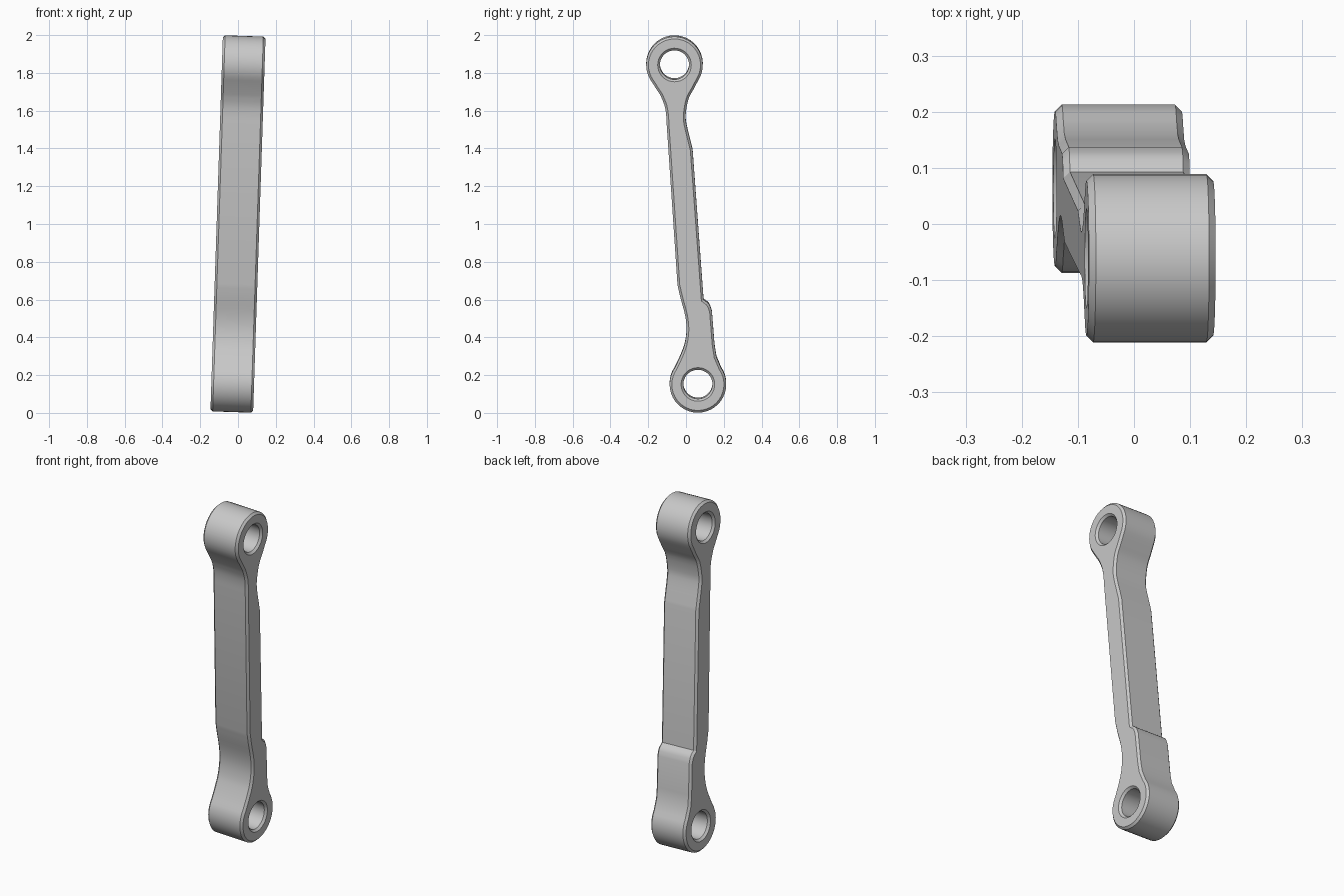
import bpy
from math import sin, cos, radians
from mathutils import Vector, Euler

if "Cube" in bpy.data.objects:
    bpy.data.objects.remove(bpy.data.objects["Cube"], do_unlink=True)

HALF_WIDTH, CHAMFER = 0.113, 0.012
RING, HOLE = 0.15, 0.077
TOP, BOTTOM = Vector((-0.061, 0.846)), Vector((0.063, -0.846))


def arc(centre, radius, start, end, steps):
    """Points along an arc, in degrees, counter-clockwise."""
    angles = [radians(start + (end - start) * i / steps) for i in range(steps + 1)]
    return [centre + Vector((cos(a), sin(a))) * radius for a in angles]


def flow(points, steps=3):
    """Smooth curve through a few profile points (y, height)."""
    p = [Vector((y, z - 1)) for y, z in points]
    p = [2 * p[0] - p[1]] + p + [2 * p[-1] - p[-2]]
    out = []
    for a, b, c, d in zip(p, p[1:], p[2:], p[3:]):
        for i in range(steps):
            t = i / steps
            out.append(0.5 * (2 * b + (c - a) * t + (2 * a - 5 * b + 4 * c - d) * t**2
                              + (3 * b - a - 3 * c + d) * t**3))
    return out + [p[-2]]


# Side outline: two rings joined by a narrow bar with curved necks
upper_front = flow([(-0.135, 1.685), (-0.114, 1.632), (-0.105, 1.58), (-0.102, 1.527)])
lower_front = flow([(-0.045, 0.68), (-0.029, 0.611), (-0.005, 0.521),
                    (0.003, 0.442), (-0.008, 0.362), (-0.034, 0.294)])
lower_back = flow([(0.161, 0.299), (0.151, 0.362)], 1)
back_step = flow([(0.137, 0.54), (0.122, 0.578), (0.093, 0.602)])
upper_back = flow([(0.035, 1.394), (0.022, 1.447), (0.003, 1.526),
                   (-0.002, 1.58), (0.013, 1.665), (0.043, 1.722)])
outline = (arc(TOP, RING, -33, 215, 28) + upper_front + lower_front
           + arc(BOTTOM, RING, 145, 395, 28) + lower_back + back_step + upper_back)

# Extruded link with chamfered edges and two pin holes
curve = bpy.data.curves.new("link_arm", 'CURVE')
curve.dimensions, curve.fill_mode = '2D', 'BOTH'
curve.extrude = HALF_WIDTH - CHAMFER
curve.bevel_depth, curve.bevel_resolution = CHAMFER, 0
curve.offset = -CHAMFER
holes = [arc(c, HOLE, 0, 360, 36)[:-1] for c in (TOP, BOTTOM)]
for loop in [outline] + holes:
    spline = curve.splines.new('POLY')
    spline.points.add(len(loop) - 1)
    for point, co in zip(spline.points, loop):
        point.co = (co.x, co.y, 0, 1)
    spline.use_cyclic_u = True

link = bpy.data.objects.new("link_arm", curve)
bpy.context.collection.objects.link(link)

# Stand the profile upright, then lean it slightly toward its left
upright = Euler((radians(90), 0, radians(90))).to_matrix()
lean = Euler((0, radians(1.9), 0)).to_matrix()
link.rotation_euler = (lean @ upright).to_euler()
link.location.z = 1

metal = bpy.data.materials.new("light_grey")
metal.use_nodes = True
colour = (0.58, 0.58, 0.58, 1)
metal.diffuse_color = colour
metal.node_tree.nodes["Principled BSDF"].inputs["Base Color"].default_value = colour
curve.materials.append(metal)

bpy.ops.object.select_all(action='DESELECT')
link.select_set(True)
bpy.context.view_layer.objects.active = link
bpy.ops.object.convert(target='MESH')
bpy.ops.object.shade_smooth_by_angle(angle=radians(25))
